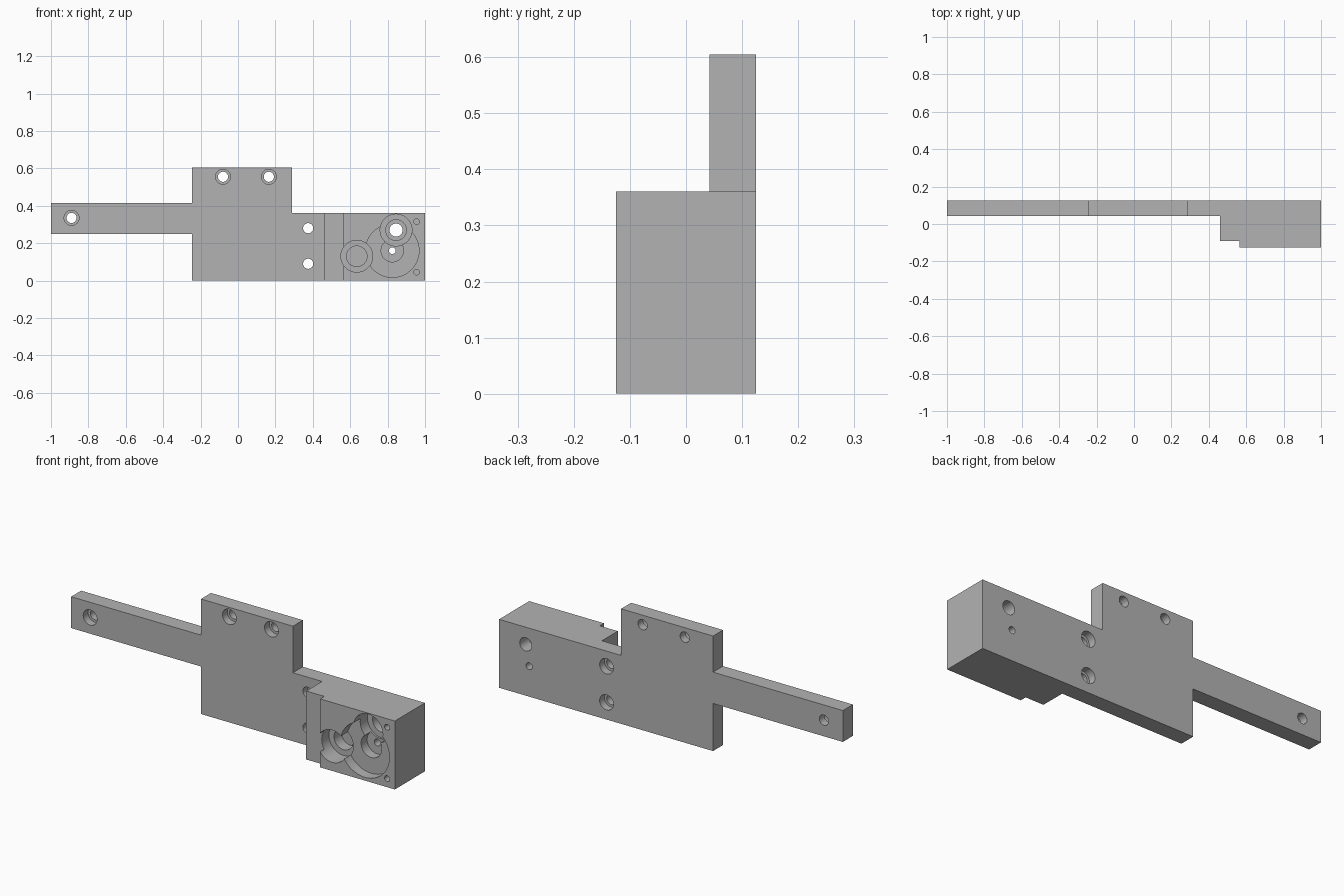
import bpy
import bmesh
from mathutils import Matrix, Vector

cube = bpy.data.objects.get("Cube")
if cube:
    bpy.data.objects.remove(cube, do_unlink=True)

grey = bpy.data.materials.new("machined grey")
grey.use_nodes = True
COLOUR = (0.45, 0.45, 0.45, 1)
grey.diffuse_color = COLOUR
grey.node_tree.nodes["Principled BSDF"].inputs["Base Color"].default_value = COLOUR

BACK, PLATE_FRONT, STEP_FRONT, FRONT = 0.125, 0.042, -0.09, -0.125
SPLIT, SHOULDER = 0.46, 0.36
OUT = 0.05  # cutter overshoot


def add_object(name, bm):
    bmesh.ops.recalc_face_normals(bm, faces=bm.faces)
    mesh = bpy.data.meshes.new(name)
    bm.to_mesh(mesh)
    bm.free()
    mesh.materials.append(grey)
    obj = bpy.data.objects.new(name, mesh)
    bpy.context.collection.objects.link(obj)
    return obj


def extrude(name, points, direction):
    bm = bmesh.new()
    face = bm.faces.new([bm.verts.new(p) for p in points])
    made = bmesh.ops.extrude_face_region(bm, geom=[face])["geom"]
    moved = [v for v in made if isinstance(v, bmesh.types.BMVert)]
    bmesh.ops.translate(bm, verts=moved, vec=Vector(direction))
    # the first face stays as the opposite cap
    return add_object(name, bm)


def bore(part, x, z, radius, y0, y1):
    """Cut one round hole running along y."""
    bm = bmesh.new()
    place = Matrix.Translation((x, (y0 + y1) / 2, z)) @ Matrix.Rotation(1.5707963, 4, "X")
    bmesh.ops.create_cone(bm, cap_ends=True, segments=48, radius1=radius,
                          radius2=radius, depth=y1 - y0, matrix=place)
    cutter = add_object("hole_cutter", bm)
    cutter.hide_render = True
    mod = part.modifiers.new("bore", "BOOLEAN")
    mod.operation = "DIFFERENCE"
    mod.solver = "EXACT"
    mod.object = cutter
    bpy.context.view_layer.objects.active = part
    bpy.ops.object.modifier_apply(modifier=mod.name)
    bpy.data.objects.remove(cutter, do_unlink=True)


# Mounting plate with side arm and top tab
outline = [(-1, 0.25), (-0.245, 0.25), (-0.245, 0), (SPLIT, 0), (SPLIT, SHOULDER),
           (0.29, SHOULDER), (0.29, 0.605), (-0.245, 0.605), (-0.245, 0.415), (-1, 0.415)]
plate = extrude("mounting_plate", [(x, PLATE_FRONT, z) for x, z in outline],
                (0, BACK - PLATE_FRONT, 0))

# Gear housing with a stepped front
outline = [(SPLIT, BACK), (SPLIT, STEP_FRONT), (0.565, STEP_FRONT),
           (0.565, FRONT), (1, FRONT), (1, BACK)]
housing = extrude("gear_housing", [(x, y, 0) for x, y in outline], (0, 0, SHOULDER))

# Plate screw holes, counterbored from the front
for x, z in ((-0.89, 0.335), (-0.08, 0.555), (0.165, 0.555)):
    bore(plate, x, z, 0.027, PLATE_FRONT - OUT, BACK + OUT)
    bore(plate, x, z, 0.04, PLATE_FRONT - OUT, PLATE_FRONT + 0.04)

# Plate screw holes, counterbored from the back
for z in (0.09, 0.28):
    bore(plate, 0.375, z, 0.027, PLATE_FRONT - OUT, BACK + OUT)
    bore(plate, 0.375, z, 0.04, BACK - 0.04, BACK + OUT)

# Housing pockets: x, z, then radius and floor position for each step
pockets = (
    (0.825, 0.16, ((0.143, -0.07), (0.06, -0.02), (0.018, BACK + OUT))),
    (0.635, 0.13, ((0.085, -0.03), (0.055, 0.03))),
    (0.845, 0.27, ((0.085, -0.01), (0.055, 0.05), (0.035, BACK + OUT))),
    (0.955, 0.315, ((0.015, -0.04),)),
    (0.955, 0.045, ((0.015, -0.04),)),
)
for x, z, steps in pockets:
    for radius, floor in steps:
        bore(housing, x, z, radius, FRONT - OUT, floor)

# Smooth bores, crisp edges
for obj in (plate, housing):
    bpy.ops.object.select_all(action="DESELECT")
    obj.select_set(True)
    bpy.context.view_layer.objects.active = obj
    bpy.ops.object.shade_smooth_by_angle(angle=0.5)
